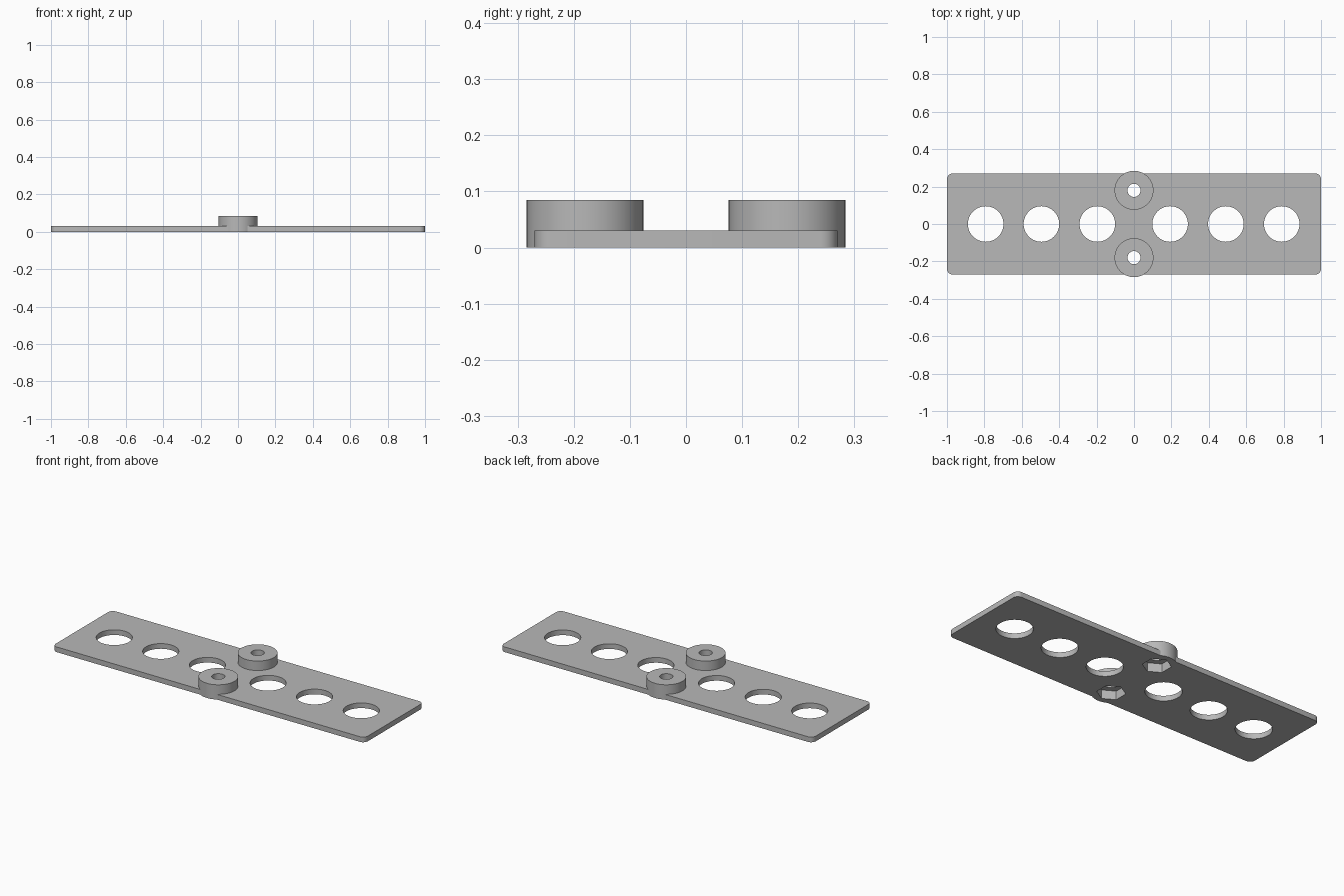
import bpy
import bmesh
from math import radians, cos, sin, pi

cube = bpy.data.objects.get("Cube")
if cube:
    bpy.data.objects.remove(cube, do_unlink=True)

# Single grey plastic
grey = bpy.data.materials.new("grey_plastic")
grey.use_nodes = True
colour = (0.48, 0.48, 0.48, 1)
grey.diffuse_color = colour
grey.node_tree.nodes["Principled BSDF"].inputs["Base Color"].default_value = colour

LENGTH, WIDTH, THICK = 2.0, 0.54, 0.03
CORNER = 0.03
BOSS_Y, BOSS_R, BOSS_TOP = 0.18, 0.104, 0.085
POCKET_DEPTH = 0.05


def prism(name, outline, z0, z1):
    """Extrude a flat outline from z0 up to z1."""
    bm = bmesh.new()
    base = bm.faces.new([bm.verts.new((x, y, z0)) for x, y in outline])
    top = bmesh.ops.extrude_face_region(bm, geom=[base])["geom"]
    verts = [v for v in top if isinstance(v, bmesh.types.BMVert)]
    bmesh.ops.translate(bm, verts=verts, vec=(0, 0, z1 - z0))
    bmesh.ops.recalc_face_normals(bm, faces=bm.faces)
    mesh = bpy.data.meshes.new(name)
    bm.to_mesh(mesh)
    bm.free()
    mesh.materials.append(grey)
    obj = bpy.data.objects.new(name, mesh)
    bpy.context.collection.objects.link(obj)
    return obj


def circle(x, y, radius, sides, turn=0.0):
    return [(x + radius * cos(turn + 2 * pi * i / sides),
             y + radius * sin(turn + 2 * pi * i / sides)) for i in range(sides)]


def combine(target, tool, operation):
    """Apply a boolean and discard the tool."""
    bpy.context.view_layer.objects.active = target
    mod = target.modifiers.new("combine", 'BOOLEAN')
    mod.object, mod.operation, mod.solver = tool, operation, 'EXACT'
    bpy.ops.object.modifier_apply(modifier=mod.name)
    bpy.data.objects.remove(tool, do_unlink=True)


# Plate with rounded corners
outline = []
for quarter, (sx, sy) in enumerate([(1, 1), (-1, 1), (-1, -1), (1, -1)]):
    cx, cy = sx * (LENGTH / 2 - CORNER), sy * (WIDTH / 2 - CORNER)
    for step in range(9):
        a = (quarter + step / 8) * pi / 2
        outline.append((cx + CORNER * cos(a), cy + CORNER * sin(a)))
plate = prism("mounting_plate", outline, 0, THICK)

# Row of large round holes
for x in (-0.793, -0.495, -0.196, 0.193, 0.491, 0.79):
    combine(plate, prism("hole_cutter", circle(x, 0, 0.095, 64), -0.1, 0.2), 'DIFFERENCE')

# Bosses with a screw hole and a hexagonal nut pocket underneath
for y in (-BOSS_Y, BOSS_Y):
    combine(plate, prism("boss", circle(0, y, BOSS_R, 64), 0, BOSS_TOP), 'UNION')
for y in (-BOSS_Y, BOSS_Y):
    combine(plate, prism("screw_cutter", circle(0, y, 0.035, 32), -0.1, 0.2), 'DIFFERENCE')
    combine(plate, prism("nut_cutter", circle(0, y, 0.075, 6, pi / 2), -0.1, POCKET_DEPTH),
            'DIFFERENCE')

# Smooth round walls, keep crisp edges
bpy.ops.object.select_all(action='DESELECT')
plate.select_set(True)
bpy.context.view_layer.objects.active = plate
bpy.ops.object.shade_smooth_by_angle(angle=radians(30))
